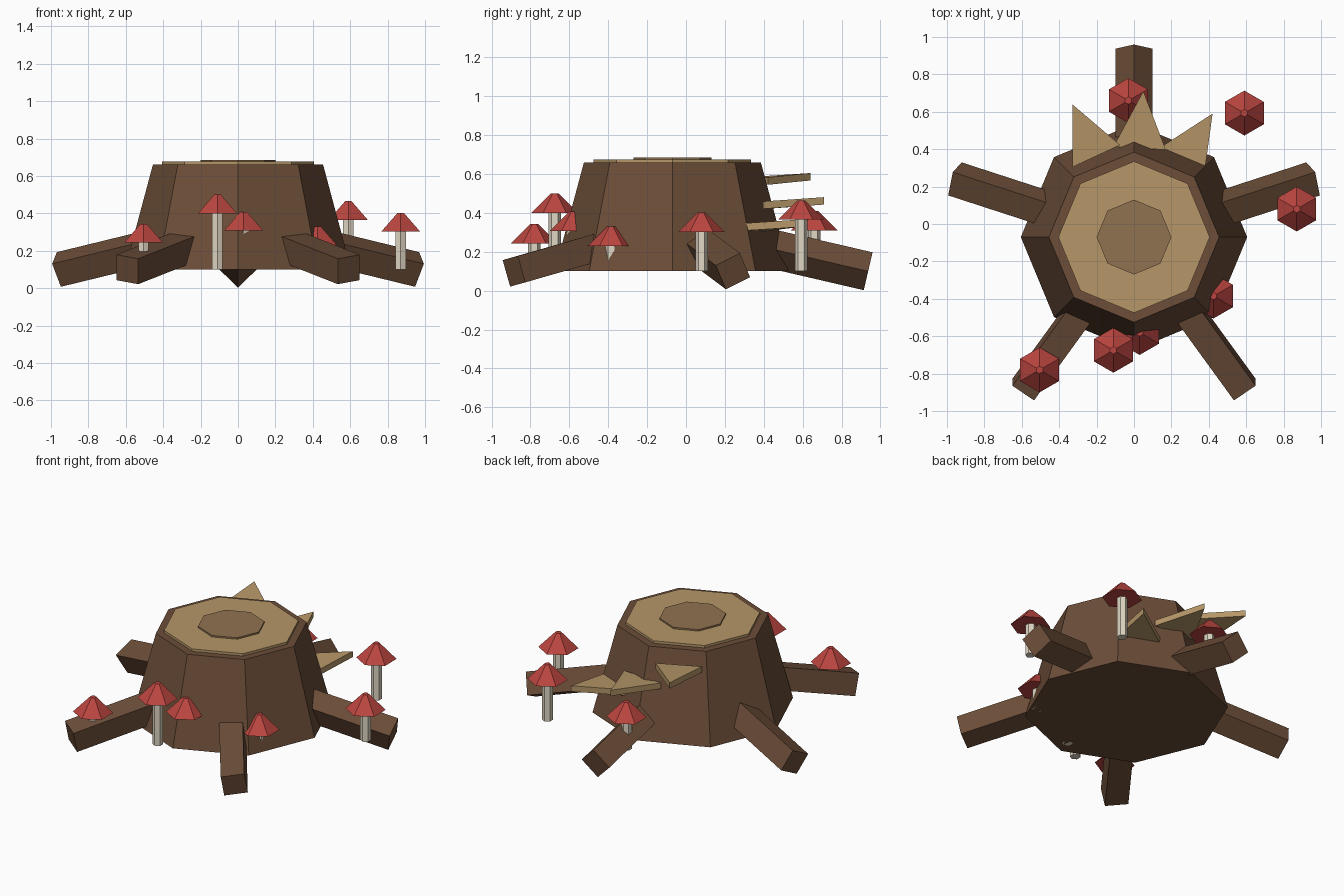
import bpy, bmesh, math
from mathutils import Vector, Matrix

if "Cube" in bpy.data.objects:
    bpy.data.objects.remove(bpy.data.objects["Cube"])

CENTER = Vector((0, -0.07, 0))


def material(name, rgb):
    m = bpy.data.materials.new(name)
    m.diffuse_color = (*rgb, 1)
    m.use_nodes = True
    m.node_tree.nodes["Principled BSDF"].inputs["Base Color"].default_value = m.diffuse_color
    return m


BARK = material("bark", (0.15, 0.075, 0.04))
WOOD = material("cut_wood", (0.47, 0.31, 0.14))
HEART = material("heartwood", (0.28, 0.17, 0.08))
RED = material("cap_red", (0.50, 0.06, 0.05))
CREAM = material("stem_cream", (0.75, 0.68, 0.55))


def finish(bm, name, mat):
    bmesh.ops.recalc_face_normals(bm, faces=bm.faces)
    me = bpy.data.meshes.new(name)
    bm.to_mesh(me)
    bm.free()
    me.materials.append(mat)
    ob = bpy.data.objects.new(name, me)
    bpy.context.collection.objects.link(ob)
    return ob


def prism(name, mat, sides, r1, r2, start, end):
    """Flat-faced cone or cylinder running from start to end."""
    start, end = Vector(start), Vector(end)
    axis = end - start
    turn = Vector((0, 0, 1)).rotation_difference(axis).to_matrix().to_4x4()
    bm = bmesh.new()
    bmesh.ops.create_cone(bm, cap_ends=True, segments=sides, radius1=r1, radius2=r2,
                          depth=axis.length,
                          matrix=Matrix.Translation((start + end) / 2) @ turn)
    return finish(bm, name, mat)


def column(name, mat, sides, r1, r2, x, y, z1, z2):
    return prism(name, mat, sides, r1, r2, (x, y, z1), (x, y, z2))


# Trunk and growth rings on the cut top
column("trunk", BARK, 8, 0.605, 0.455, 0, CENTER.y, 0.10, 0.66)
column("cut_top", WOOD, 8, 0.405, 0.405, 0, CENTER.y, 0.655, 0.676)
column("heart_ring", HEART, 8, 0.20, 0.20, 0, CENTER.y, 0.67, 0.686)

# Five square roots sloping to the ground
for i in range(5):
    a = math.radians(90 + 72 * i)
    d = Vector((math.cos(a), math.sin(a), 0))
    prism(f"root_{i + 1}", BARK, 4, 0.10, 0.10,
          CENTER + d * 0.36 + Vector((0, 0, 0.25)),
          CENTER + d * 1.007 + Vector((0, 0, 0.10)))

# Splinters: thin triangular slabs on the back, base edge to raised tip
for i, (tip, z) in enumerate([((-0.33, 0.64), 0.567), ((0.05, 0.71), 0.443),
                              ((0.42, 0.59), 0.328)]):
    tip = Vector((*tip, z))
    d = tip - CENTER
    d.z = 0
    d.normalize()
    side = Vector((-d.y, d.x, 0)) * 0.14
    base = tip - d * 0.305 - Vector((0, 0, 0.022))
    bm = bmesh.new()
    face = bm.faces.new([bm.verts.new(p) for p in (base - side, tip, base + side)])
    up = bmesh.ops.extrude_face_region(bm, geom=[face])["geom"]
    bmesh.ops.translate(bm, vec=(0, 0, 0.038),
                        verts=[v for v in up if isinstance(v, bmesh.types.BMVert)])
    finish(bm, f"splinter_{i + 1}", WOOD)

# Mushrooms: x, y, height of cap underside
for i, (x, y, z) in enumerate([(-0.11, -0.675, 0.40), (0.03, -0.58, 0.308),
                               (0.425, -0.385, 0.23), (0.87, 0.08, 0.302),
                               (0.59, 0.593, 0.365), (-0.03, 0.66, 0.31),
                               (-0.505, -0.78, 0.243)]):
    column(f"mushroom_stem_{i + 1}", CREAM, 6, 0.032, 0.032, x, y, 0.10, z + 0.02)
    column(f"mushroom_cap_{i + 1}", RED, 6, 0.12, 0.02, x, y, z, z + 0.10)
